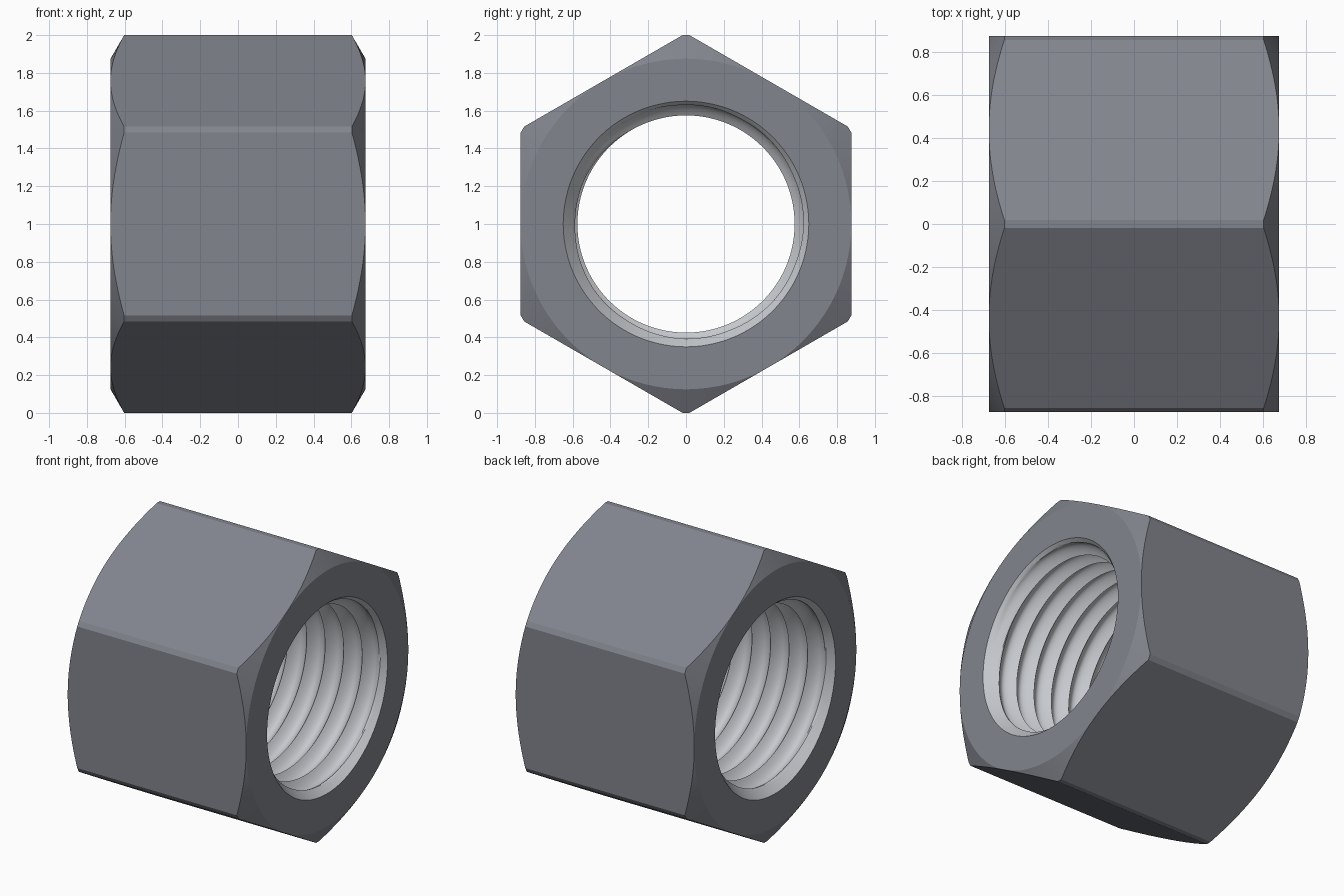
import bpy, bmesh
from math import cos, sin, pi, acos, radians

if "Cube" in bpy.data.objects:
    bpy.data.objects.remove(bpy.data.objects["Cube"])

# Main dimensions (nut axis runs along x)
HALF, FLAT, CORNER = 0.675, 0.875, 1.0
MINOR, MAJOR, MOUTH = 0.575, 0.632, 0.65
PITCH, SAMPLES, PHASE = 0.14, 16, 0.18


def thread_radius(x, angle):
    """Bore radius: narrow crest, rounded groove, countersunk ends."""
    u = (x / PITCH - angle / (2 * pi) + PHASE) % 1.0
    d = abs(u - 0.5) * 2                      # 0 = groove centre, 1 = crest
    r = MINOR + (MAJOR - MINOR) * (1 - d ** 1.8)
    return max(r, MOUTH - (HALF - abs(x)) * 0.8)


def section(angle, local):
    """Closed radial section (x, r): chamfered hexagon outside, thread inside."""
    h = min(CORNER, FLAT / cos(local))
    edge = HALF - (h - FLAT) * 0.577
    pts = [(HALF, FLAT), (edge, h), (-edge, h), (-HALF, FLAT)]
    turns = int(HALF / PITCH) + 3
    for k in range(-turns * SAMPLES, turns * SAMPLES + 1):
        x = PITCH * (k / SAMPLES + angle / (2 * pi) - 0.5 - PHASE)
        x = max(-HALF, min(HALF, x))
        pts.append((x, thread_radius(x, angle)))
    return pts


def material(name, color):
    m = bpy.data.materials.new(name)
    m.diffuse_color = (*color, 1)
    m.use_nodes = True
    m.node_tree.nodes["Principled BSDF"].inputs["Base Color"].default_value = m.diffuse_color
    return m


# Angles: each flat is subdivided, with a narrow facet on each hexagon corner
half_flat = acos(FLAT / CORNER)
steps = 28
angles = [(s * pi / 3 + a, a) for s in range(6)
          for a in [half_flat * (2 * i / steps - 1) for i in range(steps + 1)]]
angles.append((angles[0][0] + 2 * pi, angles[0][1]))

# Sweep the section around the axis: dark outside, light bore
bm = bmesh.new()
columns = [[bm.verts.new((x, r * cos(a), 1 + r * sin(a))) for x, r in section(a, l)]
           for a, l in angles]
for c0, c1 in zip(columns, columns[1:]):
    n = len(c0)
    for i in range(n):
        j = (i + 1) % n
        face = bm.faces.new((c0[i], c0[j], c1[j], c1[i]))
        face.material_index = 1 if 4 <= i < n - 1 else 0
bmesh.ops.remove_doubles(bm, verts=bm.verts, dist=1e-5)
bmesh.ops.recalc_face_normals(bm, faces=bm.faces)

mesh = bpy.data.meshes.new("hex_nut")
bm.to_mesh(mesh)
bm.free()
mesh.materials.append(material("dark_steel", (0.22, 0.232, 0.265)))
mesh.materials.append(material("bright_steel", (0.56, 0.58, 0.61)))
nut = bpy.data.objects.new("hex_nut", mesh)
bpy.context.collection.objects.link(nut)
bpy.context.view_layer.objects.active = nut
nut.select_set(True)
bpy.ops.object.shade_smooth_by_angle(angle=radians(22))
